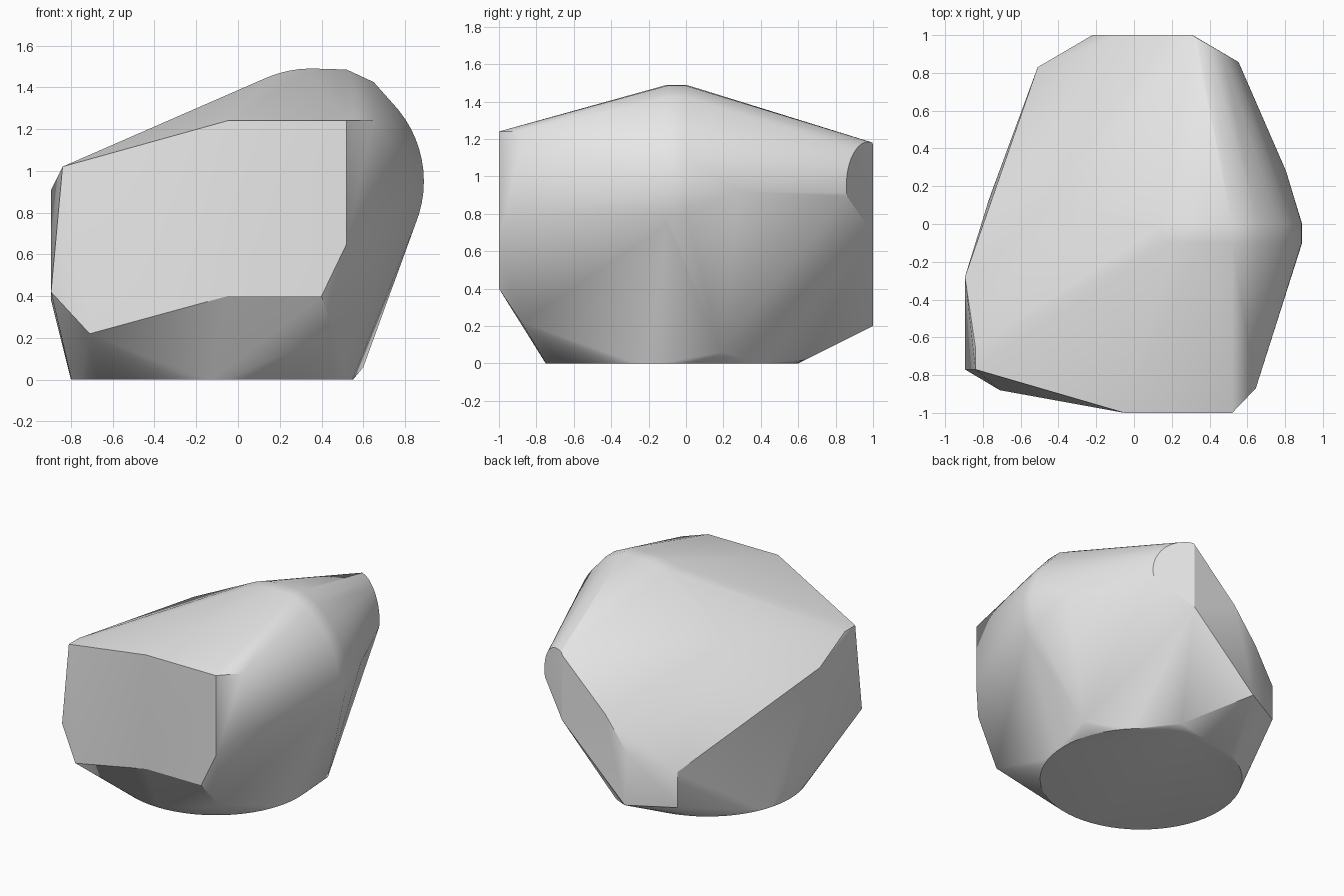
import bpy, bmesh, math
from mathutils import Vector

old = bpy.data.objects.get("Cube")
if old:
    bpy.data.objects.remove(old, do_unlink=True)


def arc(centre, u, v, radius, start, end, steps):
    """Points on a circular arc spanned by the directions u and v."""
    points = []
    for i in range(steps + 1):
        a = math.radians(start + (end - start) * i / steps)
        points.append(Vector(centre) + radius * (math.cos(a) * Vector(u) + math.sin(a) * Vector(v)))
    return points


X, Y, Z = (1, 0, 0), (0, 1, 0), (0, 0, 1)
points = []

# Round flat base
points += arc((-0.125, -0.075, 0), X, Y, 0.675, 0, 360, 64)

# Thin upright disc that forms the rounded crest
for y in (-0.1, 0):
    points += arc((0.35, y, 0.95), X, Z, 0.54, 0, 360, 64)
    points += [(0.52, y, 1.485), (0.65, y, 1.425)]

# Slanted round facet at the back
slant = (math.cos(math.radians(30)), -math.sin(math.radians(30)), 0)
points += [p for p in arc((0.35, 0.975, 0.95), slant, Z, 0.235, -14, 100, 24) if p.y <= 1]

# Front facet
for x, z in [(-0.05, 1.24), (0.52, 1.24), (0.52, 0.65), (0.40, 0.40), (-0.05, 0.40)]:
    points.append((x, -1, z))

# Chamfers around the front facet
points += [(0.645, -0.87, 1.24), (0.645, -0.87, 0.8), (0.46, -0.88, 0.22), (-0.71, -0.88, 0.22)]

# Right side facet and its upper corners
points += [(-0.84, -0.77, 1.02), (-0.84, -0.65, 1.02), (-0.895, -0.77, 0.42),
           (-0.895, -0.28, 0.91), (-0.895, -0.28, 0.38), (-0.45, 0.13, 1.13)]

# Back facet
for x, z in [(-0.2, 0.2), (-0.22, 0.59), (-0.04, 0.83), (0.31, 1.17), (0.31, 0.69)]:
    points.append((x, 1, z))
points += [(-0.51, 0.83, 0.46), (-0.51, 0.83, 0.2)]

# Left flank and lower rear corners
points += [(0.805, 0.28, 0.92), (0.60, 0.19, 0.06), (0.12, 0.64, 0.02)]

# Wrap all sections in one convex skin
bm = bmesh.new()
for p in points:
    bm.verts.new(p)
bmesh.ops.remove_doubles(bm, verts=bm.verts[:], dist=0.003)
bmesh.ops.convex_hull(bm, input=bm.verts[:])
bmesh.ops.delete(bm, geom=[v for v in bm.verts if not v.link_faces], context='VERTS')
bmesh.ops.dissolve_limit(bm, angle_limit=math.radians(0.5), verts=bm.verts[:], edges=bm.edges[:])
bmesh.ops.recalc_face_normals(bm, faces=bm.faces[:])
mesh = bpy.data.meshes.new("faceted_stone")
bm.to_mesh(mesh)
bm.free()
stone = bpy.data.objects.new("faceted_stone", mesh)
bpy.context.collection.objects.link(stone)

# Plain grey surface
grey = bpy.data.materials.new("light_grey")
grey.use_nodes = True
colour = (0.8, 0.8, 0.8, 1)
grey.diffuse_color = colour
for node in grey.node_tree.nodes:
    if node.type == 'BSDF_PRINCIPLED':
        node.inputs["Base Color"].default_value = colour
mesh.materials.append(grey)

# Smooth curved areas, keep facet edges crisp
bpy.ops.object.select_all(action='DESELECT')
stone.select_set(True)
bpy.context.view_layer.objects.active = stone
bpy.ops.object.shade_smooth_by_angle(angle=math.radians(30))
